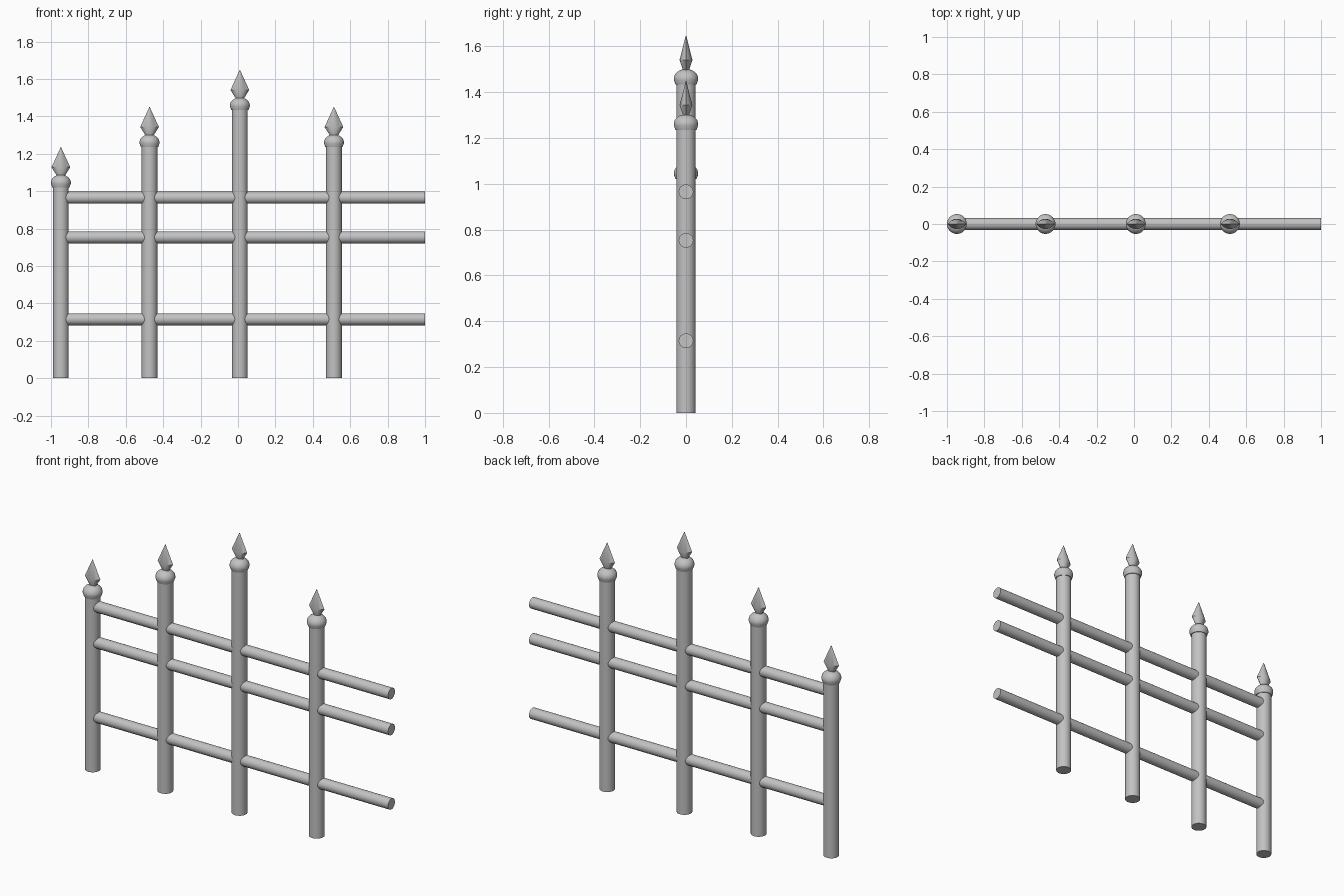
import bpy, bmesh, math

if "Cube" in bpy.data.objects:
    bpy.data.objects.remove(bpy.data.objects["Cube"], do_unlink=True)

metal = bpy.data.materials.new("light_grey_metal")
metal.use_nodes = True
GREY = (0.54, 0.54, 0.54, 1)
metal.diffuse_color = GREY
metal.node_tree.nodes["Principled BSDF"].inputs["Base Color"].default_value = GREY


def circle(radius, sides=32):
    return [(radius * math.cos(2 * math.pi * i / sides),
             radius * math.sin(2 * math.pi * i / sides)) for i in range(sides)]


def lens(half_x, half_y, steps=8):
    """Pointed oval outline with sharp ends on the x axis."""
    front = [(half_x * (1 - 2 * i / steps), half_y * (1 - (1 - 2 * i / steps) ** 2))
             for i in range(steps)]
    return front + [(-x, -y) for x, y in front]


def loft(name, sections, smooth_angle=35):
    """Skin a stack of (outline, height) sections and cap both ends."""
    bm = bmesh.new()
    rings = [[bm.verts.new((x, y, z)) for x, y in outline] for outline, z in sections]
    for low, high in zip(rings, rings[1:]):
        n = len(low)
        for i in range(n):
            j = (i + 1) % n
            bm.faces.new((low[i], low[j], high[j], high[i]))
    bm.faces.new(rings[0][::-1])
    bm.faces.new(rings[-1])
    bmesh.ops.recalc_face_normals(bm, faces=bm.faces)
    mesh = bpy.data.meshes.new(name)
    bm.to_mesh(mesh)
    bm.free()
    mesh.materials.append(metal)
    obj = bpy.data.objects.new(name, mesh)
    bpy.context.collection.objects.link(obj)
    bpy.ops.object.select_all(action='DESELECT')
    obj.select_set(True)
    bpy.context.view_layer.objects.active = obj
    bpy.ops.object.shade_smooth_by_angle(angle=math.radians(smooth_angle))
    return obj


# Posts with a rounded collar and a flattened spear tip: name, x, full height
POST_RADIUS = 0.042
COLLAR = [(0.046, -0.215), (0.053, -0.195), (0.053, -0.185), (0.049, -0.172),
          (0.039, -0.16), (0.026, -0.152), (0.012, -0.148)]
for label, x, height in [("right_end", -0.947, 1.235), ("right", -0.473, 1.45),
                         ("middle", 0.01, 1.648), ("left", 0.513, 1.45)]:
    post = loft(label + "_post", [(circle(POST_RADIUS), 0),
                                  (circle(POST_RADIUS), height - 0.215)])
    collar = loft(label + "_collar", [(circle(r), height + dz) for r, dz in COLLAR])
    spear = loft(label + "_spear_tip", [(lens(0.02, 0.012), height - 0.155),
                                        (lens(0.05, 0.028), height - 0.107),
                                        (lens(0.001, 0.0006), height)])
    for part in (post, collar, spear):
        part.location.x = x

# Horizontal rails running from the end post past the last post
for label, z in [("bottom", 0.315), ("middle", 0.753), ("top", 0.965)]:
    rail = loft(label + "_rail", [(circle(0.032), -0.947), (circle(0.032), 1.0)])
    rail.rotation_euler.y = math.pi / 2
    rail.location.z = z
